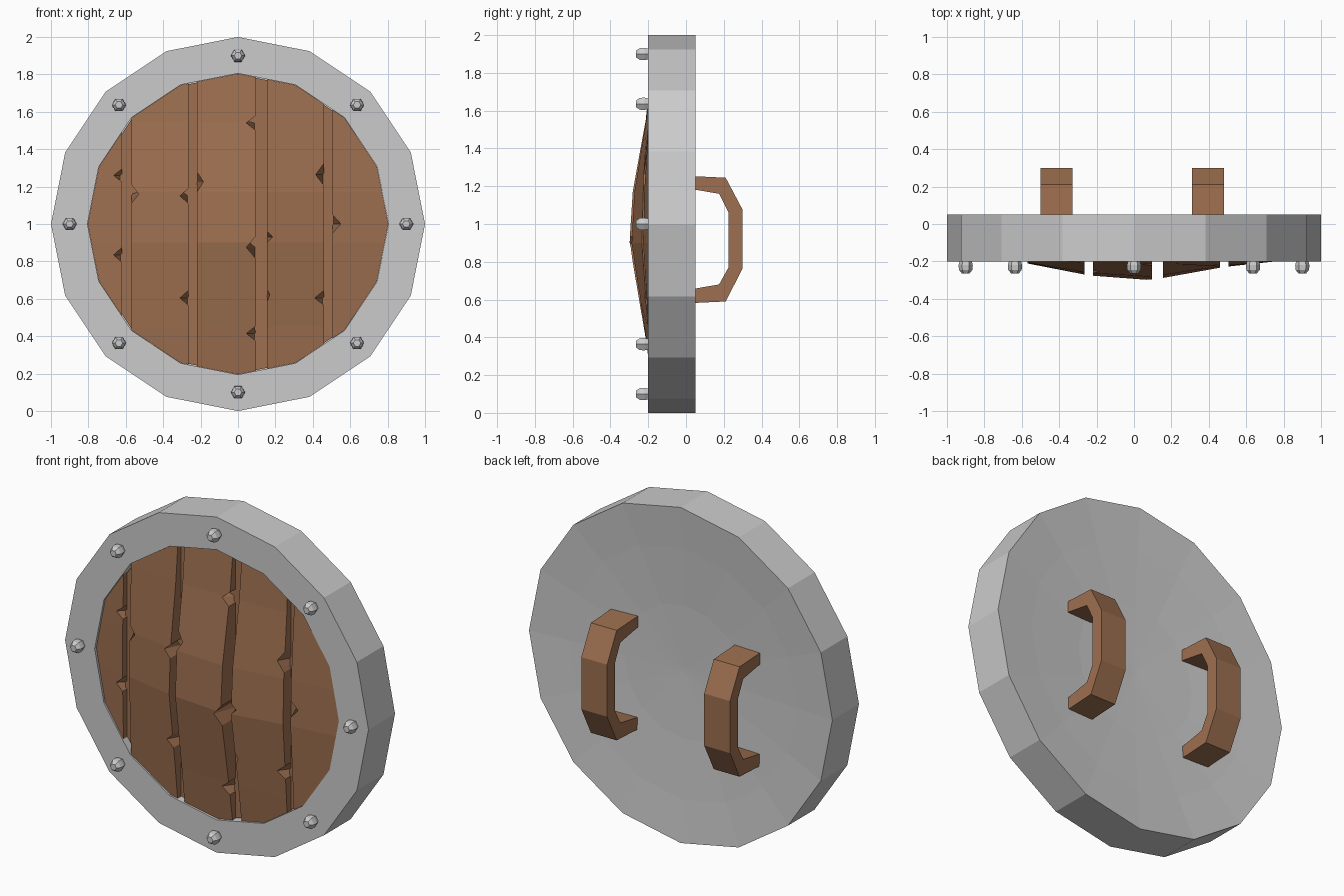
import bpy, bmesh, math
from mathutils import Vector

if "Cube" in bpy.data.objects:
    bpy.data.objects.remove(bpy.data.objects["Cube"])

wood = bpy.data.materials.new("wood")
wood.diffuse_color = (0.34, 0.16, 0.08, 1)
wood.use_nodes = True
wood.node_tree.nodes["Principled BSDF"].inputs["Base Color"].default_value = wood.diffuse_color


def finish(name, bm, mat=None):
    bmesh.ops.recalc_face_normals(bm, faces=bm.faces[:])
    me = bpy.data.meshes.new(name)
    bm.to_mesh(me)
    bm.free()
    ob = bpy.data.objects.new(name, me)
    bpy.context.collection.objects.link(ob)
    if mat:
        me.materials.append(mat)
    return ob


def lathe(name, profile, n, centre=(0, 0, 1), mat=None):
    """Revolve (radius, y) points about the y axis, closing both ends."""
    bm = bmesh.new()
    rings = []
    for r, y in profile:
        rings.append([bm.verts.new((centre[0] + r * math.cos(math.tau * i / n),
                                    centre[1] + y,
                                    centre[2] + r * math.sin(math.tau * i / n)))
                      for i in range(n)])
    for a, b in zip(rings, rings[1:]):
        for i in range(n):
            j = (i + 1) % n
            bm.faces.new((a[i], a[j], b[j], b[i]))
    bm.faces.new(rings[0])
    bm.faces.new(rings[-1])
    return finish(name, bm, mat)


def interp(pts, t):
    for (a, va), (b, vb) in zip(pts, pts[1:]):
        if t <= b:
            return va + (vb - va) * max(0, (t - a) / (b - a))
    return pts[-1][1]


# Metal body: raised rim in front, shallow hollow at the back
lathe("metal_rim", [(0.805, -0.12), (0.805, -0.2), (1, -0.2), (1, 0.05),
                    (0.75, 0.03), (0.4, 0.01), (0.02, 0.0)], 16)

# Wooden board behind the planks
lathe("backing_board", [(0.8, -0.16), (0.8, -0.11)], 16, mat=wood)

# Rivets around the rim
for k in range(8):
    a = math.tau * k / 8
    lathe(f"rivet_{k + 1}", [(0.03, 0.01), (0.038, -0.02), (0.036, -0.045), (0.02, -0.065)],
          6, (0.9 * math.cos(a), -0.2, 1 + 0.9 * math.sin(a)))

# Domed planks with chipped edges
BULGE = [(-0.8, 0), (-0.6, 0.02), (-0.24, 0.09), (0.09, 0.115), (0.48, 0.045), (0.8, 0.01)]
ROWS = [(0.2, 0), (0.45, 0.33), (0.9, 1), (1.17, 0.85), (1.55, 0.25), (1.8, 0)]


def plank(name, x0, x1, left=(), right=()):
    """left/right: (z, depth, half height) of chips on each edge, low to high."""
    bm = bmesh.new()
    tips = []
    pts = [(x0, 0.1), (x1, 0.1)]
    for z, d, h in right:
        pts += [(x1, z - h), (x1 - d, z), (x1, z + h)]
        tips.append((x1 - d, z, x1))
    pts += [(x1, 1.9), (x0, 1.9)]
    for z, d, h in reversed(left):
        pts += [(x0, z + h), (x0 + d, z), (x0, z - h)]
        tips.append((x0 + d, z, x0))
    bm.faces.new([bm.verts.new((x, -0.15, z)) for x, z in pts])
    # trim to the sixteen-sided opening
    ap = 0.804 * math.cos(math.pi / 16)
    for i in range(16):
        a = math.tau * (i + 0.5) / 16
        nrm = Vector((math.cos(a), 0, math.sin(a)))
        bmesh.ops.bisect_plane(bm, geom=bm.verts[:] + bm.edges[:] + bm.faces[:],
                               plane_co=nrm * ap + Vector((0, 0, 1)), plane_no=nrm,
                               clear_outer=True)
    # bend lines
    for z, _ in ROWS[1:-1]:
        bmesh.ops.bisect_plane(bm, geom=bm.verts[:] + bm.edges[:] + bm.faces[:],
                               plane_co=(0, 0, z), plane_no=(0, 0, 1))
    back = bm.verts[:]
    out = bmesh.ops.extrude_face_region(bm, geom=bm.faces[:])["geom"]
    for v in out:
        if isinstance(v, bmesh.types.BMVert):
            v.co.y = -0.185 - interp(BULGE, v.co.x) * interp(ROWS, v.co.z)
    # chips fade out toward the back
    for v in back:
        if v.is_valid:
            for tx, tz, edge in tips:
                if abs(v.co.x - tx) < 1e-4 and abs(v.co.z - tz) < 1e-4:
                    v.co.x = edge
    finish(name, bm, wood)


plank("plank_1", -0.85, -0.62, right=[(0.835, 0.045, 0.04), (1.26, 0.045, 0.035)])
plank("plank_2", -0.57, -0.265, left=[(1.16, 0.04, 0.05)],
      right=[(0.605, 0.045, 0.04), (1.15, 0.045, 0.04)])
plank("plank_3", -0.22, 0.095, left=[(1.225, 0.035, 0.055)],
      right=[(0.415, 0.05, 0.04), (0.875, 0.05, 0.06), (1.54, 0.05, 0.04)])
plank("plank_4", 0.155, 0.46, left=[(0.62, 0.015, 0.035), (0.93, 0.03, 0.03)],
      right=[(0.605, 0.05, 0.04), (1.265, 0.045, 0.06)])
plank("plank_5", 0.505, 0.85, left=[(1.0, 0.045, 0.05)])

# Two bent wooden grips on the back
GRIP = [(0.0, 1.255), (0.21, 1.245), (0.3, 1.075), (0.3, 0.765), (0.21, 0.59), (0.0, 0.58),
        (0.0, 0.65), (0.175, 0.68), (0.225, 0.77), (0.225, 1.06), (0.175, 1.16), (0.0, 1.19)]
for name, xa, xb in (("left_grip", -0.5, -0.33), ("right_grip", 0.31, 0.48)):
    bm = bmesh.new()
    sides = [[bm.verts.new((x, y, z)) for y, z in GRIP] for x in (xa, xb)]
    n = len(GRIP)
    for i in range(n):
        j = (i + 1) % n
        bm.faces.new((sides[0][i], sides[0][j], sides[1][j], sides[1][i]))
    # each side as a strip of quads, outer point to matching inner point
    for s in sides:
        for i in range(n // 2 - 1):
            bm.faces.new((s[i], s[i + 1], s[n - 2 - i], s[n - 1 - i]))
    finish(name, bm, wood)
